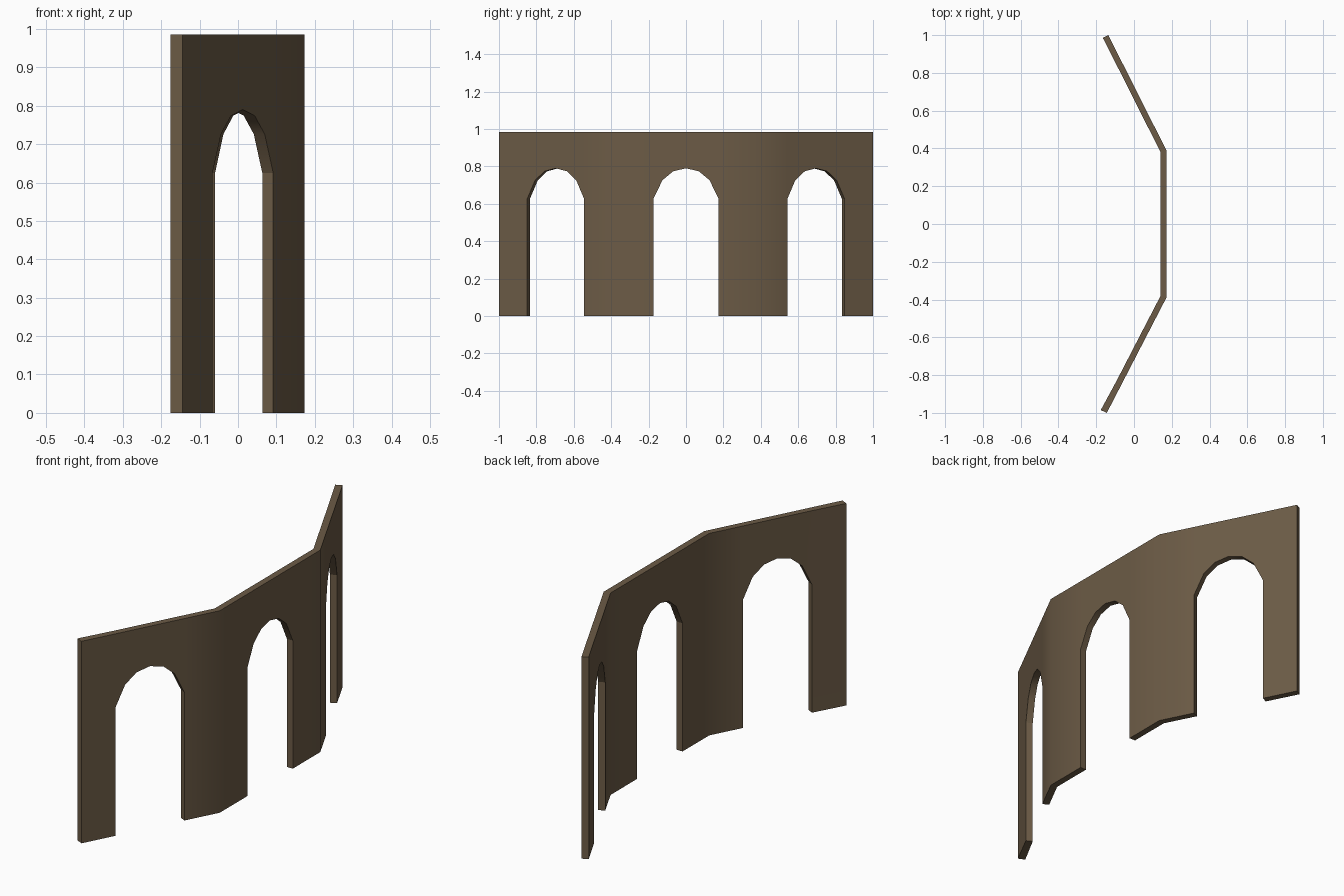
import bpy, bmesh, math
from mathutils import Vector

if "Cube" in bpy.data.objects:
    bpy.data.objects.remove(bpy.data.objects["Cube"])

TOP, SPRING, THICK = 0.985, 0.625, 0.032

# plan of the folded wall: outer and inner corner points, from -y to +y
OUTER = [Vector(p) for p in ((-0.144, -1.0), (0.173, -0.387), (0.173, 0.387), (-0.136, 1.0))]
INNER = [Vector(p) for p in ((-0.176, -0.985), (0.141, -0.380), (0.141, 0.380), (-0.165, 0.985))]
ARCH_Y = (-0.697, 0.0, 0.695)          # arch centre on the outer face of each panel
ARCH = [(-1, SPRING), (-0.72, 0.726), (-0.39, 0.774), (0, 0.79),
        (0.39, 0.774), (0.72, 0.726), (1, SPRING)]
HALF = (0.172, 0.175, 0.172)

bm = bmesh.new()


def quad(pts, smooth):
    f = bm.faces.new([bm.verts.new(p) for p in pts])
    f.smooth = smooth


def p3(p, z):
    return (p.x, p.y, z)


def block(a, b, za, zb, top):
    """Outer and inner face of one wall column."""
    for k in (0, 1):
        quad([p3(a[k], za), p3(b[k], zb), p3(b[k], top), p3(a[k], top)], True)


def across(a, b, za, zb, smooth=False):
    """Face running through the wall thickness."""
    quad([p3(a[0], za), p3(b[0], zb), p3(b[1], zb), p3(a[1], za)], smooth)


def pier(a, b):
    block(a, b, 0, 0, SPRING)
    block(a, b, SPRING, SPRING, TOP)
    across(a, b, 0, 0)
    across(a, b, TOP, TOP)


def upright(a, z0, z1):
    quad([p3(a[0], z0), p3(a[1], z0), p3(a[1], z1), p3(a[0], z1)], False)


# three panels, each pier - arch - pier
for i in range(3):
    o0, o1 = OUTER[i], OUTER[i + 1]
    start, end = (o0, INNER[i]), (o1, INNER[i + 1])
    d = (o1 - o0).normalized()
    inward = Vector((-d.y, d.x)) * THICK
    centre = o0.lerp(o1, (ARCH_Y[i] - o0.y) / (o1.y - o0.y))
    stations = []
    for t, z in ARCH:
        p = centre + d * t * HALF[i]
        stations.append(((p, p + inward), z))
    first, last = stations[0][0], stations[-1][0]
    pier(start, first)
    pier(last, end)
    upright(first, 0, SPRING)
    upright(last, 0, SPRING)
    for (a, za), (b, zb) in zip(stations, stations[1:]):
        block(a, b, za, zb, TOP)
        across(a, b, za, zb, True)     # arch underside
        across(a, b, TOP, TOP)

# end caps
for k in (0, 3):
    for z0, z1 in ((0, SPRING), (SPRING, TOP)):
        upright((OUTER[k], INNER[k]), z0, z1)

bmesh.ops.remove_doubles(bm, verts=bm.verts, dist=1e-4)
bmesh.ops.recalc_face_normals(bm, faces=bm.faces)
for e in bm.edges:
    e.smooth = len(e.link_faces) == 2 and e.calc_face_angle(0) < math.radians(35)

mesh = bpy.data.meshes.new("arched_wall")
bm.to_mesh(mesh)
bm.free()
wall = bpy.data.objects.new("arched_wall", mesh)
bpy.context.collection.objects.link(wall)

mat = bpy.data.materials.new("brown stone")
mat.diffuse_color = (0.15, 0.105, 0.061, 1)
mat.use_nodes = True
mat.node_tree.nodes["Principled BSDF"].inputs["Base Color"].default_value = mat.diffuse_color
mesh.materials.append(mat)
